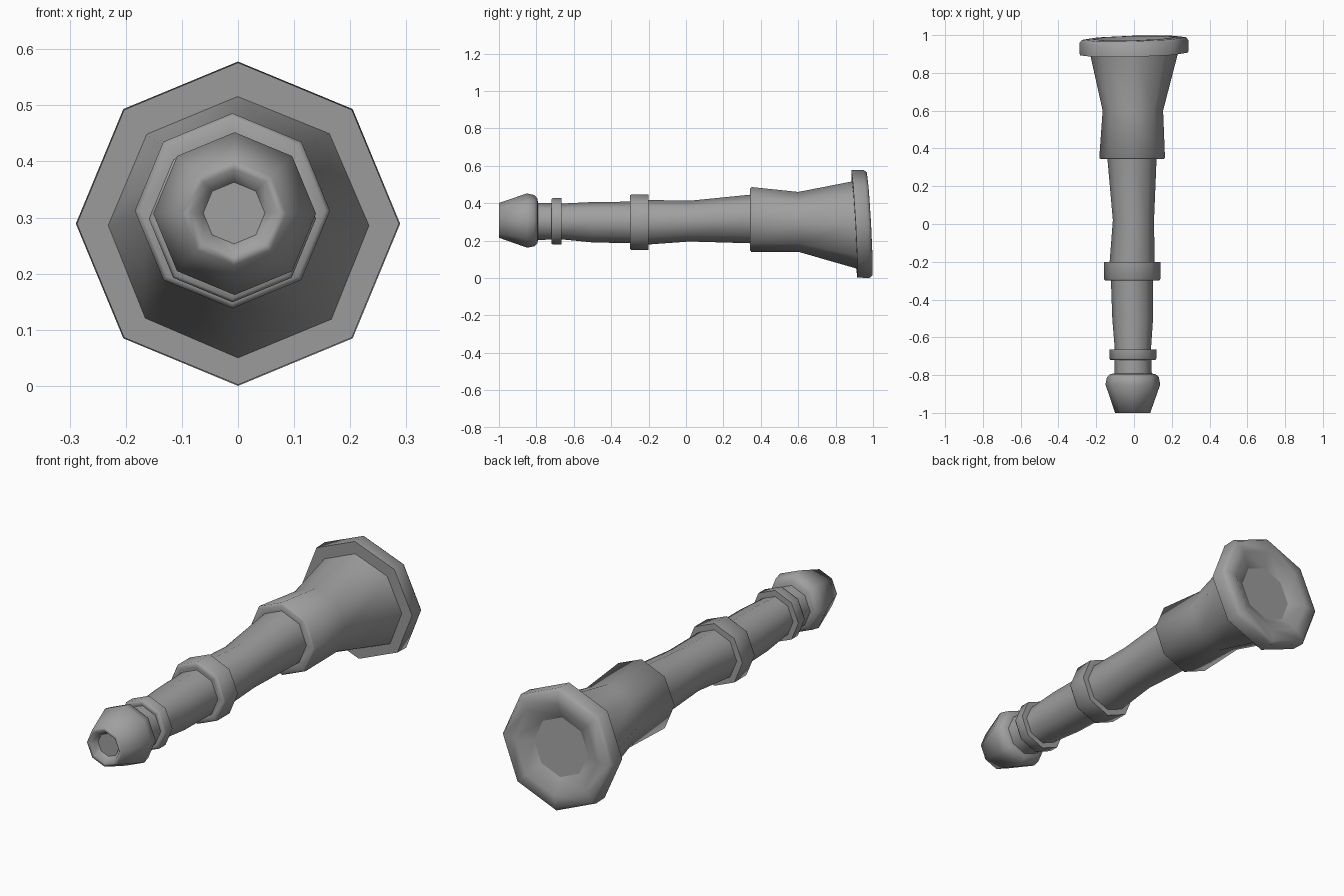
import bpy, bmesh, math

cube = bpy.data.objects.get("Cube")
if cube:
    bpy.data.objects.remove(cube, do_unlink=True)

GREY = (0.35, 0.35, 0.35, 1.0)
mat = bpy.data.materials.new("plain grey")
mat.use_nodes = True
mat.diffuse_color = GREY
mat.node_tree.nodes["Principled BSDF"].inputs["Base Color"].default_value = GREY

SIDES = 8


def lathe(name, rings, tilt_x=0.0, tilt_z=0.0):
    """Eight-sided turned part along y; each ring is (y, radius, centre x, centre z)."""
    bm = bmesh.new()
    loops = []
    for y, r, cx, cz in rings:
        loop = []
        for i in range(SIDES):
            a = math.tau * i / SIDES
            dx, dz = r * math.cos(a), r * math.sin(a)
            loop.append(bm.verts.new((cx + dx, y + tilt_x * dx + tilt_z * dz, cz + dz)))
        loops.append(loop)
    for a, b in zip(loops, loops[1:]):
        for i in range(SIDES):
            j = (i + 1) % SIDES
            bm.faces.new((a[i], a[j], b[j], b[i])).smooth = True
    # flat end caps
    bm.faces.new(loops[0])
    bm.faces.new(loops[-1])
    bmesh.ops.recalc_face_normals(bm, faces=bm.faces)
    for e in bm.edges:
        e.smooth = e.calc_face_angle(0) < math.radians(75)
    mesh = bpy.data.meshes.new(name)
    bm.to_mesh(mesh)
    bm.free()
    mesh.materials.append(mat)
    ob = bpy.data.objects.new(name, mesh)
    bpy.context.collection.objects.link(ob)
    return ob


def collar(name, y0, y1, r, cx, cz):
    """Straight band with a slightly eased front lip."""
    return lathe(name, [(y0 + 0.004, r * 0.8, cx, cz), (y0, r * 0.96, cx, cz),
                        (y0 + 0.008, r, cx, cz), (y1, r, cx, cz), (y1, r * 0.8, cx, cz)])


# Tapered nose with a shallow recessed opening
lathe("nose_tip", [
    (-0.97, 0.055, -0.007, 0.308), (-1.0, 0.078, -0.007, 0.308),
    (-1.0, 0.093, -0.007, 0.308), (-0.85, 0.145, -0.006, 0.307),
    (-0.81, 0.137, -0.006, 0.306), (-0.795, 0.12, -0.006, 0.305),
    (-0.79, 0.09, -0.006, 0.304)])

# Long waisted barrel
lathe("barrel", [
    (-0.82, 0.1, -0.005, 0.303), (-0.66, 0.096, -0.006, 0.302),
    (-0.5, 0.108, -0.007, 0.298), (-0.3, 0.111, -0.011, 0.297),
    (-0.2, 0.119, -0.01, 0.298), (0.02, 0.109, -0.003, 0.304),
    (0.36, 0.131, -0.011, 0.316)])

collar("front_collar", -0.72, -0.665, 0.124, -0.006, 0.303)
collar("middle_collar", -0.3, -0.2, 0.149, -0.01, 0.298)

# Flared sleeve
lathe("flared_sleeve", [
    (0.348, 0.125, -0.01, 0.312), (0.343, 0.165, -0.01, 0.312),
    (0.35, 0.174, -0.01, 0.312), (0.6, 0.16, -0.006, 0.3),
    (0.92, 0.237, 0.0, 0.285)])

# Slightly tilted end flange with a dished back
lathe("end_flange", [
    (0.9, 0.2, 0, 0.289), (0.9, 0.287, 0, 0.289),
    (0.965, 0.289, 0, 0.289), (0.982, 0.275, 0, 0.289), (0.984, 0.215, 0, 0.289),
    (0.945, 0.14, 0, 0.289)], tilt_x=0.026, tilt_z=-0.055)
